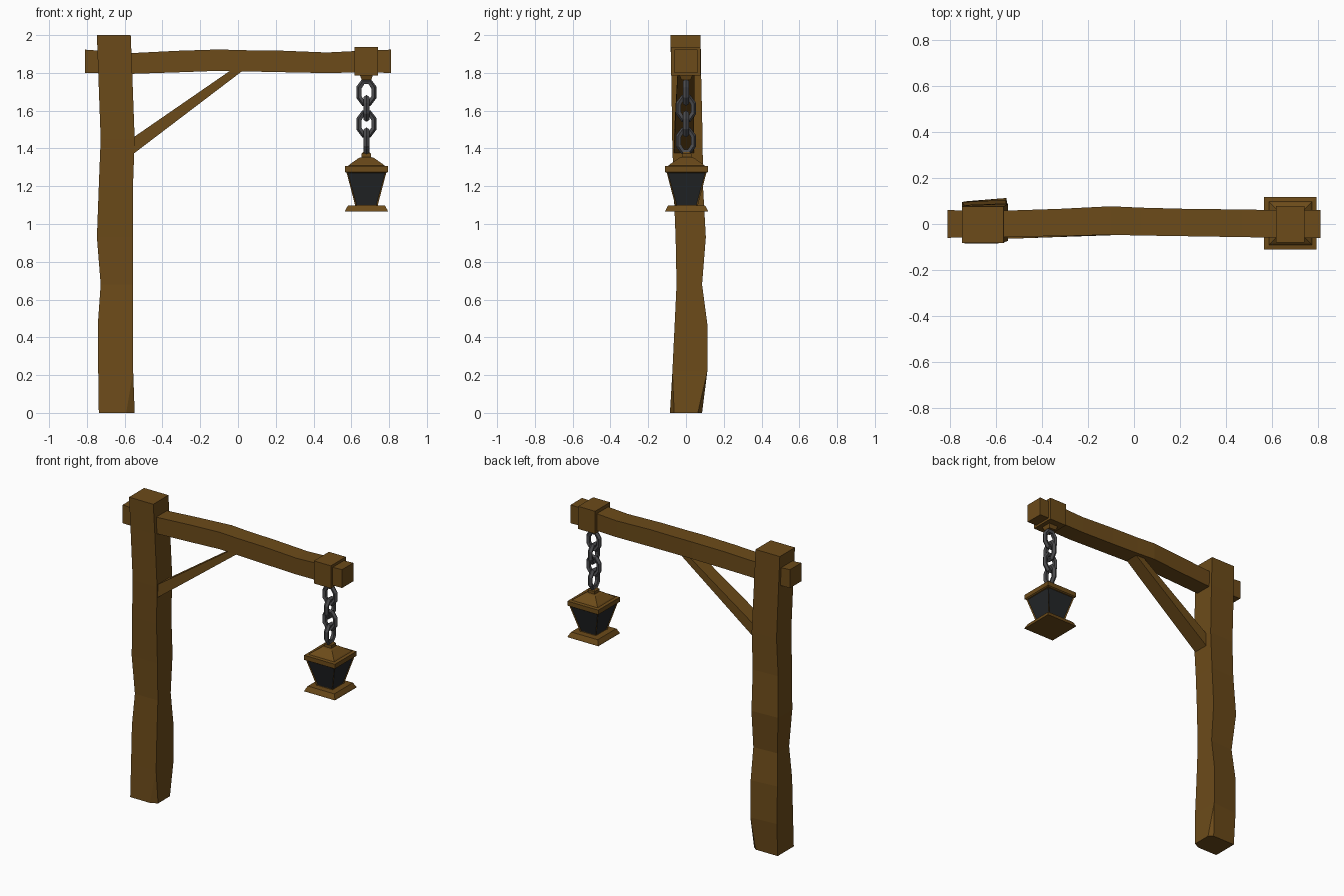
import bpy, bmesh, math
from mathutils import Vector

if "Cube" in bpy.data.objects:
    bpy.data.objects.remove(bpy.data.objects["Cube"])


def material(name, rgb):
    m = bpy.data.materials.new(name)
    m.diffuse_color = (*rgb, 1)
    m.use_nodes = True
    m.node_tree.nodes["Principled BSDF"].inputs["Base Color"].default_value = m.diffuse_color
    return m


WOOD = material("wood", (0.15, 0.07, 0.01))
IRON = material("iron", (0.07, 0.07, 0.075))
GLASS = material("dark_glass", (0.018, 0.02, 0.022))


def finish(bm, name, *mats):
    bmesh.ops.remove_doubles(bm, verts=bm.verts, dist=0.0005)
    bmesh.ops.recalc_face_normals(bm, faces=bm.faces)
    me = bpy.data.meshes.new(name)
    bm.to_mesh(me)
    bm.free()
    ob = bpy.data.objects.new(name, me)
    bpy.context.collection.objects.link(ob)
    for m in mats:
        me.materials.append(m)
    return ob


def loft(rings, closed=False):
    """Skin matching rings of points; cap the ends unless closed in a loop."""
    bm = bmesh.new()
    rows = [[bm.verts.new(p) for p in r] for r in rings]
    n = len(rows[0])
    pairs = list(zip(rows, rows[1:])) + ([(rows[-1], rows[0])] if closed else [])
    for a, b in pairs:
        for i in range(n):
            j = (i + 1) % n
            bm.faces.new((a[i], a[j], b[j], b[i]))
    if not closed:
        bm.faces.new(rows[0][::-1])
        bm.faces.new(rows[-1])
    return bm


def square(cx, cy, h, z):
    return [(cx - h, cy - h, z), (cx + h, cy - h, z), (cx + h, cy + h, z), (cx - h, cy + h, z)]


# Rough-hewn post: z, x0, x1, y0, y1, corner cut, back skew
post_sections = [
    (0.00, -.737, -.547, -.085, .085, .045, .000),
    (0.22, -.740, -.555, -.072, .113, .000, .015),
    (0.47, -.742, -.557, -.060, .113, .000, .018),
    (0.68, -.727, -.557, -.050, .085, .000, .010),
    (0.93, -.747, -.557, -.055, .105, .000, .010),
    (1.20, -.737, -.556, -.066, .090, .000, .010),
    (1.45, -.727, -.547, -.073, .088, .000, .005),
    (1.80, -.740, -.560, -.078, .080, .000, .000),
    (2.00, -.747, -.568, -.083, .077, .000, .000)]
rings = []
for z, x0, x1, y0, y1, c, s in post_sections:
    rings.append([(x0, y0, z), (x1 - c, y0, z), (x1, y0 + c * .5, z),
                  (x1, y1 - c * .5, z), (x1 - c * .6, y1, z), (x0, y1 - s, z)])
finish(loft(rings), "post", WOOD)

# Wavy cross beam: x, y0, y1, z0, z1
beam_sections = [
    (-.81, -.060, .060, 1.800, 1.923), (-.56, -.056, .058, 1.795, 1.905),
    (-.32, -.052, .066, 1.803, 1.917), (-.10, -.047, .077, 1.811, 1.924),
    (.03, -.050, .071, 1.808, 1.920), (.22, -.053, .066, 1.804, 1.918),
    (.47, -.057, .063, 1.799, 1.908), (.65, -.060, .060, 1.803, 1.917),
    (.81, -.060, .060, 1.800, 1.923)]
finish(loft([[(x, a, b0), (x, b, b0), (x, b, b1), (x, a, b1)]
             for x, a, b, b0, b1 in beam_sections]), "cross_beam", WOOD)

# Diagonal brace, ends sunk into post and beam
finish(loft([
    [(-.58, -.064, 1.352), (-.58, .042, 1.352), (-.58, .042, 1.440), (-.58, -.064, 1.440)],
    [(-.54, -.064, 1.382), (-.54, .042, 1.382), (-.54, .042, 1.468), (-.54, -.064, 1.468)],
    [(.040, -.044, 1.823), (.040, .046, 1.823), (-.025, .046, 1.823), (-.025, -.044, 1.823)],
]), "brace", WOOD)

# Collar around the beam end with a peg beneath
CX, CY = .68, .003
finish(loft([[(x, -.08, 1.787), (x, .078, 1.787), (x, .078, 1.938), (x, -.08, 1.938)]
             for x in (.617, .742)]), "beam_collar", WOOD)
finish(loft([square(CX, 0, .025, 1.762), square(CX, 0, .035, 1.79)]), "collar_peg", WOOD)


# Chain of low-poly oval links, alternately turned
def link(name, zc, turned, seg=8, sides=5, r=.016):
    rings = []
    for i in range(seg):
        a = 2 * math.pi * (i + .5) / seg
        centre = Vector((.042 * math.cos(a), 0, .061 * math.sin(a)))
        out = Vector((math.cos(a), 0, math.sin(a)))
        ring = []
        for k in range(sides):
            t = 2 * math.pi * k / sides
            p = centre + out * r * math.cos(t) + Vector((0, r * math.sin(t), 0))
            if turned:
                p = Vector((p.y, p.x, p.z))
            ring.append((p.x + CX, p.y, p.z + zc))
        rings.append(ring)
    finish(loft(rings, closed=True), name, IRON)


for i, zc in enumerate((1.697, 1.612, 1.530, 1.440)):
    link(f"chain_link_{i + 1}", zc, i % 2 == 1)

# Lantern roof, square rings stacked from half-widths
finish(loft([square(CX, CY, h, z) for h, z in
             ((.108, 1.272), (.114, 1.276), (.114, 1.306), (.094, 1.309), (.088, 1.316),
              (.040, 1.350), (.025, 1.354), (.025, 1.372), (.015, 1.382))]),
       "lantern_roof", WOOD)

# Lantern body: tapered wooden frame with recessed dark panes
bm = loft([square(CX, CY, .058, 1.092), square(CX, CY, .106, 1.275)])
bm.normal_update()
panes = [f for f in bm.faces if abs(f.normal.z) < .7]
bmesh.ops.inset_individual(bm, faces=panes, thickness=.010, depth=-.005)
for f in panes:
    f.material_index = 1
finish(bm, "lantern_body", WOOD, GLASS)

# Lantern base plate
finish(loft([square(CX, CY, h, z) for h, z in ((.114, 1.065), (.112, 1.072), (.098, 1.098))]),
       "lantern_base", WOOD)
